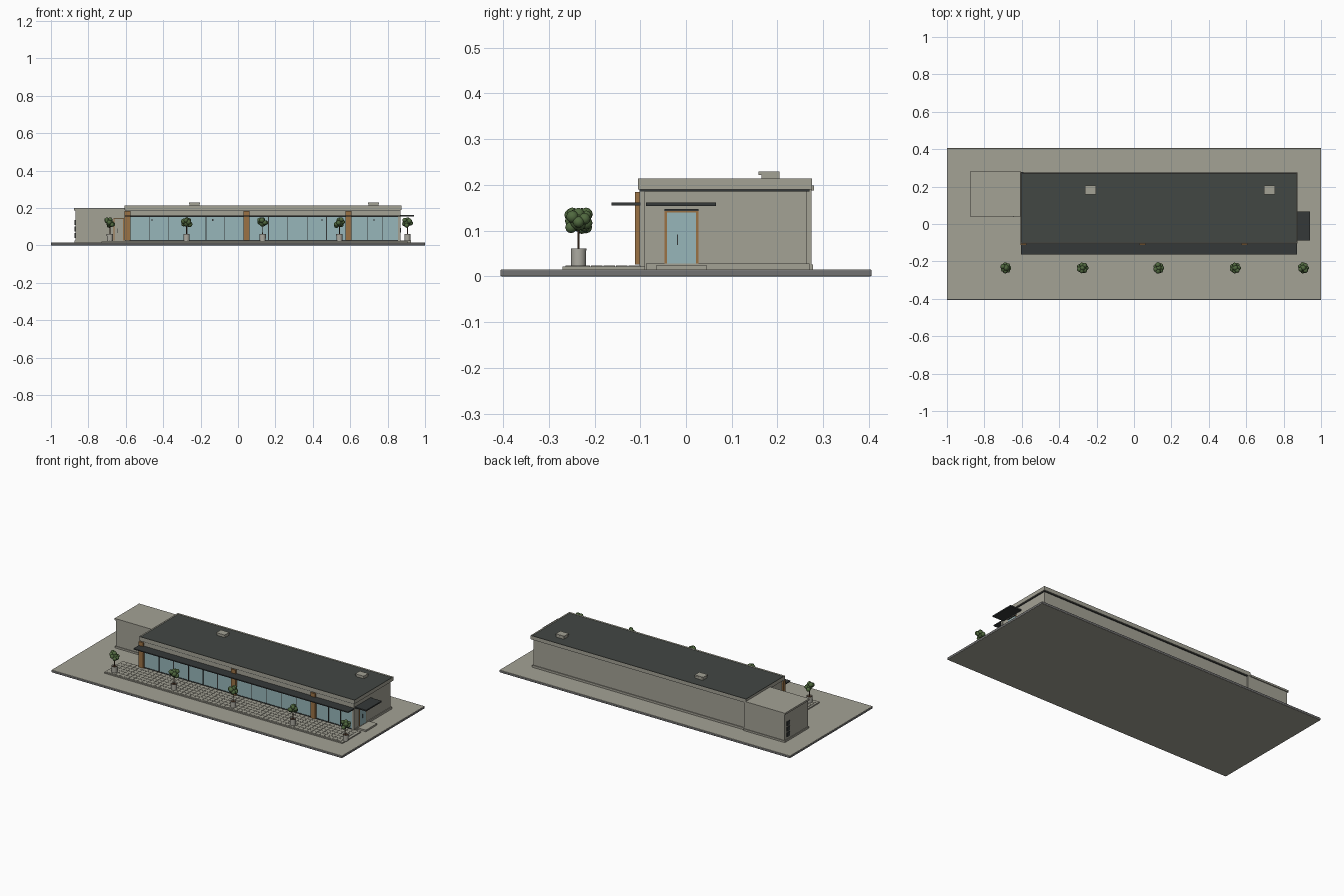
import bpy, bmesh, math, random
from mathutils import Matrix, Vector

random.seed(4)
cube = bpy.data.objects.get("Cube")
if cube:
    bpy.data.objects.remove(cube, do_unlink=True)


def material(name, r, g, b):
    m = bpy.data.materials.new(name)
    m.use_nodes = True
    m.diffuse_color = (r, g, b, 1)
    m.node_tree.nodes["Principled BSDF"].inputs["Base Color"].default_value = (r, g, b, 1)
    return m


CONCRETE = material("warm concrete", .37, .36, .30)
KERB = material("kerb grey", .17, .17, .17)
ROOF = material("roof slate", .055, .063, .057)
DARK = material("dark metal", .035, .04, .04)
GLASS = material("pale glass", .31, .47, .49)
WOOD = material("wood", .33, .17, .06)
LEAF = material("foliage", .08, .14, .05)
BARK = material("bark", .10, .055, .03)
PLANTER = material("planter stone", .42, .41, .36)


def finish(name, bm, *mats):
    me = bpy.data.meshes.new(name)
    bm.to_mesh(me)
    bm.free()
    for m in mats:
        me.materials.append(m)
    ob = bpy.data.objects.new(name, me)
    bpy.context.collection.objects.link(ob)
    return ob


def add_box(bm, x, y, z):
    """x, y and z are (low, high) pairs."""
    centre = Vector([(a + b) / 2 for a, b in (x, y, z)])
    size = [b - a for a, b in (x, y, z)]
    return bmesh.ops.create_cube(
        bm, size=1, matrix=Matrix.Translation(centre) @ Matrix.Diagonal((*size, 1)))["verts"]


def box(name, mat, x, y, z, bevel=0):
    bm = bmesh.new()
    add_box(bm, x, y, z)
    ob = finish(name, bm, mat)
    if bevel:
        mod = ob.modifiers.new("soft edge", "BEVEL")
        mod.width = bevel
        mod.segments = 3
    return ob


def roof_cap(name, x, y, z, rim, depth, top_mat):
    """Parapet block with a recessed roof deck."""
    bm = bmesh.new()
    add_box(bm, x, y, z)
    bm.normal_update()
    top = [f for f in bm.faces if f.normal.z > .9]
    bmesh.ops.inset_region(bm, faces=top, thickness=rim)
    bmesh.ops.translate(bm, verts=top[0].verts, vec=(0, 0, -depth))
    top[0].material_index = 1
    return finish(name, bm, CONCRETE, top_mat)


# Site slab and paved terrace
slab = box("site_slab", CONCRETE, (-1, 1), (-.406, .406), (0, .015), .003)
slab.data.materials.append(KERB)
for p in slab.data.polygons:
    p.material_index = int(abs(p.normal.z) < .5)
box("terrace", CONCRETE, (-.73, .908), (-.27, -.09), (.014, .022))

bm = bmesh.new()
cols, rows = 54, 6
dx, dy = 1.61 / cols, .165 / rows
for i in range(cols):
    for j in range(rows):
        x, y = -.717 + i * dx, -.263 + j * dy
        add_box(bm, (x, x + dx - .002), (y, y + dy - .002), (.0215, .0235))
finish("paving_tiles", bm, CONCRETE)

# Main hall and side wing
box("main_walls", CONCRETE, (-.598, .865), (-.092, .265), (.014, .195))
box("main_plinth", CONCRETE, (-.602, .87), (-.088, .27), (.014, .028))
box("cap_shadow_gap", DARK, (-.602, .869), (-.102, .27), (.186, .19))
roof_cap("main_parapet", (-.606, .875), (-.105, .276), (.19, .214), .007, .004, ROOF)
box("wing_walls", CONCRETE, (-.87, -.59), (.045, .274), (.014, .19))
box("wing_plinth", CONCRETE, (-.874, -.59), (.041, .278), (.014, .026))
box("wing_cap", CONCRETE, (-.876, -.604), (.039, .28), (.188, .199))
box("front_beam", CONCRETE, (-.602, .869), (-.102, -.09), (.155, .188))
box("front_end_pier", CONCRETE, (.856, .869), (-.102, -.09), (.014, .16))

# Glazed front with mullions, rails and door handles
box("front_glass", GLASS, (-.58, .858), (-.097, -.091), (.026, .156))
bm = bmesh.new()
bays = [(-.575, .03, 6), (.06, .576, 5), (.607, .858, 3)]
for a, b, n in bays:
    for i in range(1, n):
        x = a + (b - a) * i / n
        add_box(bm, (x - .002, x + .002), (-.1, -.096), (.026, .156))
for z in (.024, .152):
    add_box(bm, (-.58, .858), (-.1, -.096), (z, z + .004))
finish("front_mullions", bm, DARK)
bm = bmesh.new()
for x in (-.46, -.135, .45, .727):
    add_box(bm, (x - .003, x + .003), (-.1005, -.096), (.13, .142))
finish("front_window_vents", bm, DARK)

# Timber pillars, corner to corner
for i, x in enumerate((-.591, .045, .591)):
    box(f"timber_pillar_{i + 1}", WOOD, (x - .016, x + .016), (-.111, -.09), (.026, .184))

# Canopies
box("front_canopy", DARK, (-.605, .872), (-.163, -.1), (.155, .161))
box("side_canopy", DARK, (.86, .942), (-.087, .066), (.154, .162))


def door(name, leaf, along, fixed, out, z, axis):
    """Framed door; axis 0 lies along x, axis 1 along y; out is the facing sign."""
    def part(label, mat, u, d, w):
        depth = tuple(sorted((fixed - out * .003, fixed + out * d)))
        box(f"{name}_{label}", mat, *((u, depth) if axis == 0 else (depth, u)), w)
    a, b = along
    part("frame", WOOD, (a, b), .002, z)
    part("leaf", leaf, (a + .005, b - .005), .004, (z[0], z[1] - .005))
    part("head", DARK, (a, b), .005, (z[1] - .002, z[1] + .002))
    mid = (a + b) / 2 - .009
    part("handle", DARK, (mid - .001, mid + .001), .007, (z[0] + .042, z[0] + .065))


door("side_door", GLASS, (-.047, .027), .865, 1, (.027, .145), 1)
door("wing_door", CONCRETE, (-.665, -.61), .045, -1, (.025, .145), 0)
box("side_step", CONCRETE, (.86, .925), (-.065, .045), (.014, .025))

# Louvred vents at the wing end
bm = bmesh.new()
for i in range(3):
    z = .04 + i * .034
    add_box(bm, (-.874, -.868), (.225, .255), (z, z + .027))
finish("wing_louvres", bm, DARK)

# Rooftop units
for name, x in (("left", -.232), ("right", .724)):
    box(f"roof_unit_{name}", CONCRETE, (x - .027, x + .027), (.165, .205), (.208, .224))
    box(f"roof_unit_lid_{name}", CONCRETE, (x - .029, x + .029), (.159, .204), (.222, .229))


# Potted trees
def tree(i, x, y):
    bm = bmesh.new()
    bmesh.ops.create_cone(bm, segments=24, radius1=.016, radius2=.017, depth=.038, cap_ends=True,
                          matrix=Matrix.Translation((x, y, .042)))
    bm.normal_update()
    top = [f for f in bm.faces if f.normal.z > .9]
    bmesh.ops.inset_region(bm, faces=top, thickness=.003)
    bmesh.ops.translate(bm, verts=top[0].verts, vec=(0, 0, -.004))
    top[0].material_index = 1
    parts = [finish(f"planter_{i}", bm, PLANTER, BARK)]

    bm = bmesh.new()
    bmesh.ops.create_cone(bm, segments=8, radius1=.0025, radius2=.002, depth=.05, cap_ends=True,
                          matrix=Matrix.Translation((x, y, .08)))
    parts.append(finish(f"trunk_{i}", bm, BARK))

    bm = bmesh.new()
    blobs = [(0, 0, .12, .02), (0, 0, .136, .014)]
    for k in range(7):
        t = k * math.tau / 7
        blobs.append((.017 * math.cos(t), .017 * math.sin(t),
                      random.uniform(.105, .138), random.uniform(.012, .015)))
    for bx, by, bz, r in blobs:
        bmesh.ops.create_icosphere(bm, subdivisions=2, radius=r,
                                   matrix=Matrix.Translation((x + bx, y + by, bz)))
    parts.append(finish(f"foliage_{i}", bm, LEAF))
    for ob in parts:
        bpy.ops.object.select_all(action="DESELECT")
        ob.select_set(True)
        bpy.context.view_layer.objects.active = ob
        bpy.ops.object.shade_smooth_by_angle(angle=math.radians(40))


for i, x in enumerate((-.685, -.275, .132, .542, .906)):
    tree(i + 1, x, -.235)
